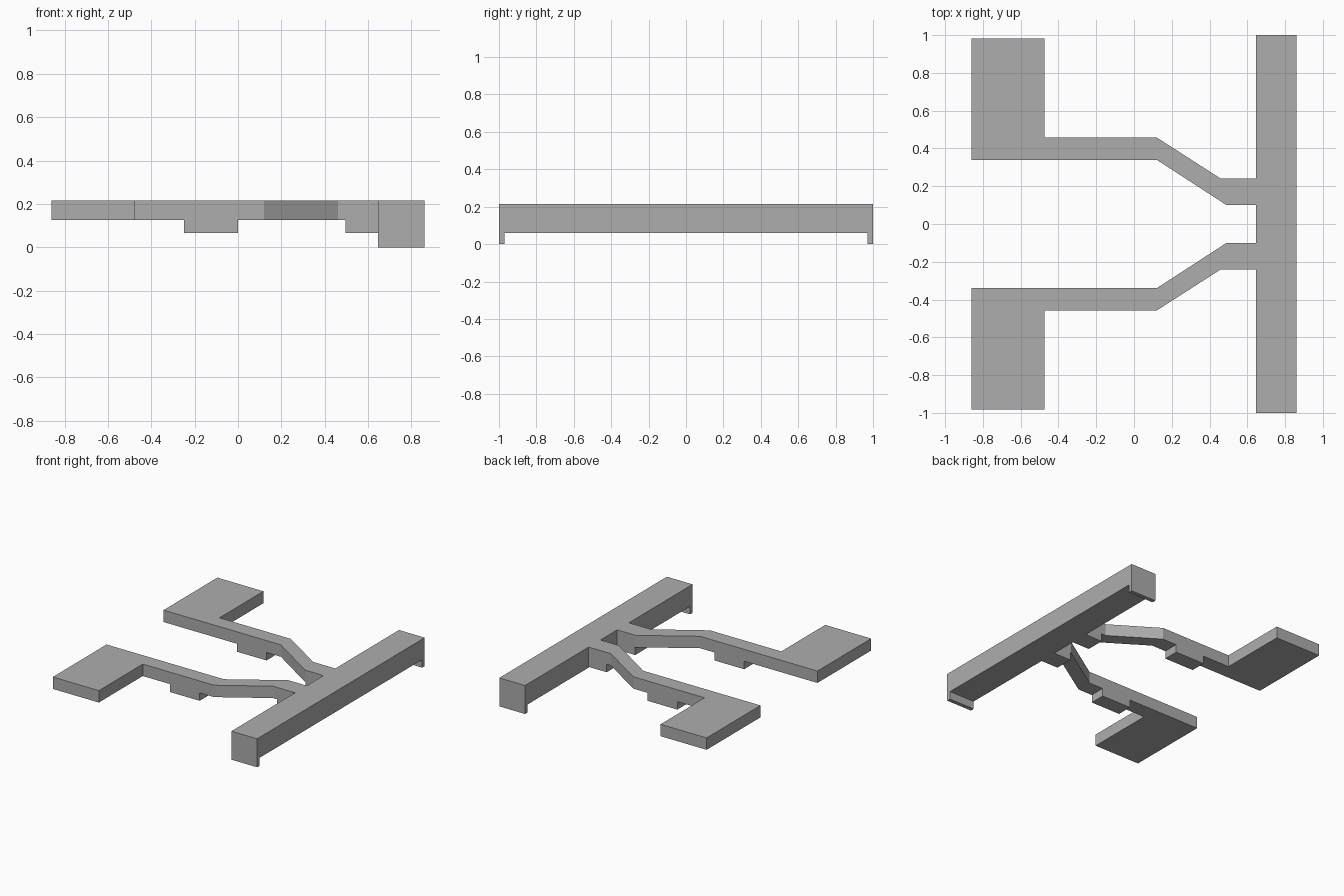
import bpy
import bmesh
from mathutils import Vector

cube = bpy.data.objects.get("Cube")
if cube:
    bpy.data.objects.remove(cube, do_unlink=True)

TOP, ARM_BOTTOM, BLOCK_BOTTOM = 0.215, 0.125, 0.065
BAR_IN, BAR_OUT = 0.645, 0.86

grey = bpy.data.materials.new("plain_grey")
grey.use_nodes = True
colour = (0.42, 0.42, 0.42, 1)
grey.diffuse_color = colour
grey.node_tree.nodes["Principled BSDF"].inputs["Base Color"].default_value = colour


def prism(name, points, direction):
    """Extrude a flat outline along a direction."""
    bm = bmesh.new()
    face = bm.faces.new([bm.verts.new(p) for p in points])
    result = bmesh.ops.extrude_face_region(bm, geom=[face], use_keep_orig=True)
    moved = [v for v in result["geom"] if isinstance(v, bmesh.types.BMVert)]
    bmesh.ops.translate(bm, verts=moved, vec=Vector(direction))
    bmesh.ops.recalc_face_normals(bm, faces=bm.faces)
    mesh = bpy.data.meshes.new(name)
    bm.to_mesh(mesh)
    bm.free()
    mesh.materials.append(grey)
    obj = bpy.data.objects.new(name, mesh)
    bpy.context.collection.objects.link(obj)
    return obj


def slab(name, outline, low, high):
    return prism(name, [(x, y, low) for x, y in outline], (0, 0, high - low))


def rect(x0, x1, y0, y1):
    return [(x0, y0), (x1, y0), (x1, y1), (x0, y1)]


# Long cross bar with a thin foot at each end
profile = [(-1, 0), (-0.97, 0), (-0.97, 0.06), (0.97, 0.06),
           (0.97, 0), (1, 0), (1, TOP), (-1, TOP)]
prism("cross_bar", [(BAR_IN, y, z) for y, z in profile], (BAR_OUT - BAR_IN, 0, 0))

# Bent arm outline, running from the pad to the bar
arm = [(-0.475, 0.34), (0.12, 0.34), (0.49, 0.10), (BAR_IN, 0.10),
       (BAR_IN, 0.24), (0.46, 0.24), (0.12, 0.458), (-0.475, 0.458)]

# Each side: arm, end pad and the two blocks under the arm
for side, s in (("left", -1), ("right", 1)):
    parts = (
        ("arm", arm, ARM_BOTTOM, TOP),
        ("end_pad", rect(-BAR_OUT, -0.475, 0.34, 0.982), ARM_BOTTOM, TOP),
        ("middle_block", rect(-0.248, 0, 0.34, 0.458), BLOCK_BOTTOM, ARM_BOTTOM),
        ("mount_block", rect(0.495, BAR_IN, 0.10, 0.24), BLOCK_BOTTOM, ARM_BOTTOM),
    )
    for name, outline, low, high in parts:
        label = "front" if s < 0 else "back"
        slab(label + "_" + name, [(x, s * y) for x, y in outline], low, high)
